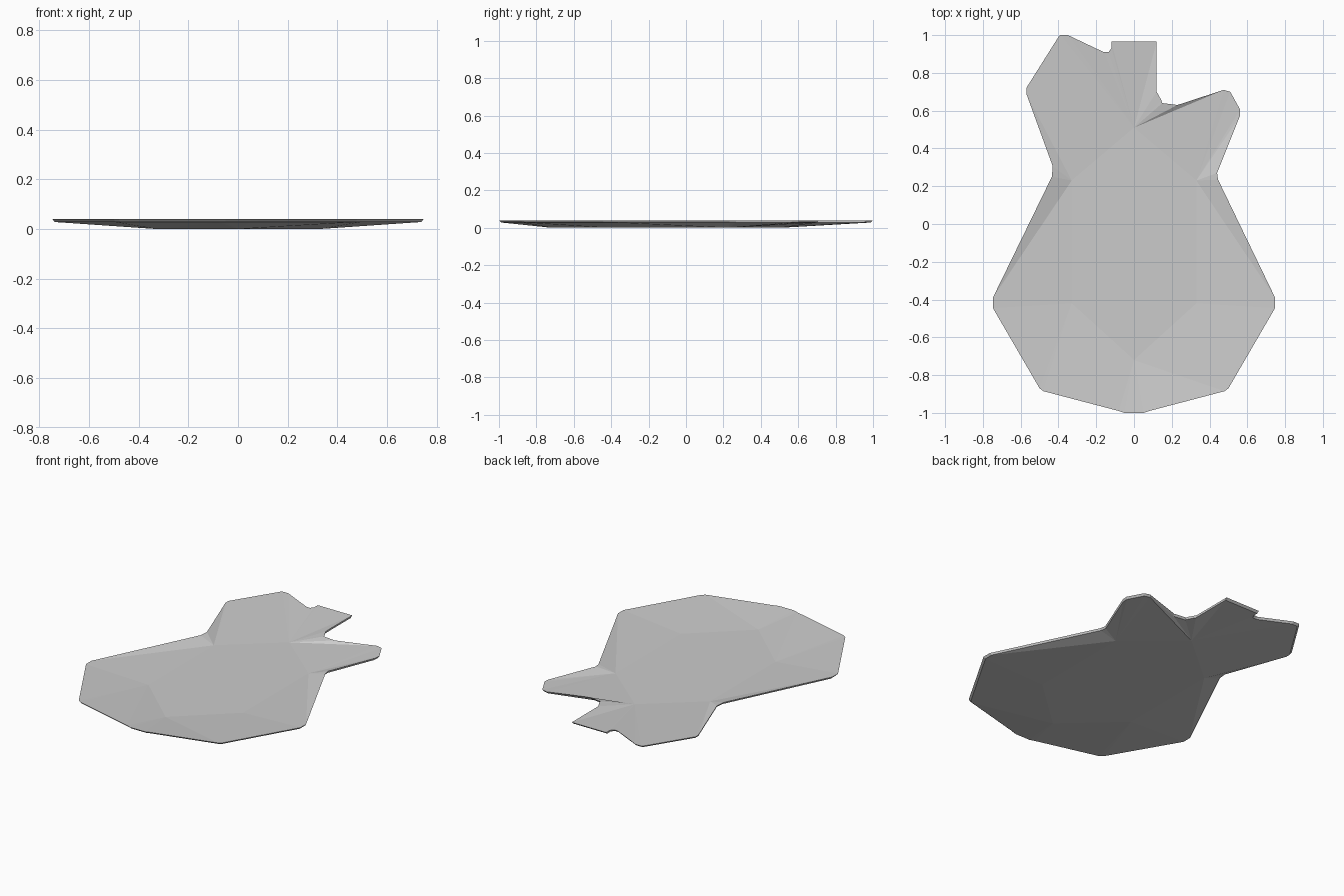
import bpy
import bmesh

cube = bpy.data.objects.get("Cube")
if cube:
    bpy.data.objects.remove(cube, do_unlink=True)

RIM_TOP, RIM_LOW = 0.04, 0.028
FLOOR_TOP, FLOOR_LOW = 0.012, 0.0
RIM_TAPER = 0.987


def grey_material():
    mat = bpy.data.materials.new("plain_grey")
    mat.use_nodes = True
    color = (0.6, 0.6, 0.6, 1)
    mat.diffuse_color = color
    mat.node_tree.nodes["Principled BSDF"].inputs["Base Color"].default_value = color
    return mat


def mirrored(points):
    """Reflect across x and reverse, so the outline keeps its direction."""
    return [(-x, y) for x, y in reversed(points)]


# Outline, counterclockwise from the front, grouped by the floor corner
# that each stretch of rim slopes down to
front_tip = [(0.05, -1), (0.08, -0.99)]
front_side = [(0.48, -0.885), (0.5, -0.87), (0.747, -0.445)]
left_lobe = [(0.747, -0.39), (0.445, 0.235), (0.44, 0.27), (0.56, 0.57),
             (0.562, 0.605), (0.51, 0.7)]
back_notches = [(0.475, 0.71), (0.23, 0.63), (0.15, 0.64), (0.145, 0.655),
                (0.12, 0.7), (0.12, 0.965), (-0.12, 0.965), (-0.12, 0.93),
                (-0.135, 0.91), (-0.16, 0.91), (-0.35, 1), (-0.39, 1)]
right_lobe = [(-0.4, 0.99), (-0.57, 0.72), (-0.57, 0.69), (-0.43, 0.305),
              (-0.435, 0.25), (-0.747, -0.39)]

sections = [
    ((0, -0.72), mirrored(front_tip) + front_tip),
    ((0.33, -0.42), front_side),
    ((0.33, 0.23), left_lobe),
    ((0, 0.51), back_notches),
    ((-0.33, 0.23), right_lobe),
    ((-0.33, -0.42), mirrored(front_side)),
]


def build_skin(bm, rim_z, floor_z, scale):
    """One faceted dish surface: flat floor and sloped triangles to the rim."""
    floor, rim = [], []
    for corner, points in sections:
        base = bm.verts.new((*corner, floor_z))
        floor.append(base)
        for x, y in points:
            rim.append((bm.verts.new((x * scale, y * scale, rim_z)), base))
    bm.faces.new(floor)
    for (v, base), (w, next_base) in zip(rim, rim[1:] + rim[:1]):
        bm.faces.new((v, w, base))
        if next_base is not base:
            bm.faces.new((w, next_base, base))
    return [v for v, base in rim]


# Dish: upper and lower skins joined by a narrow edge band
bm = bmesh.new()
upper = build_skin(bm, RIM_TOP, FLOOR_TOP, 1)
lower = build_skin(bm, RIM_LOW, FLOOR_LOW, RIM_TAPER)
for i in range(len(upper)):
    bm.faces.new((upper[i - 1], lower[i - 1], lower[i], upper[i]))
bmesh.ops.recalc_face_normals(bm, faces=bm.faces)

mesh = bpy.data.meshes.new("shallow_dish")
bm.to_mesh(mesh)
bm.free()
mesh.materials.append(grey_material())
dish = bpy.data.objects.new("shallow_dish", mesh)
bpy.context.collection.objects.link(dish)
